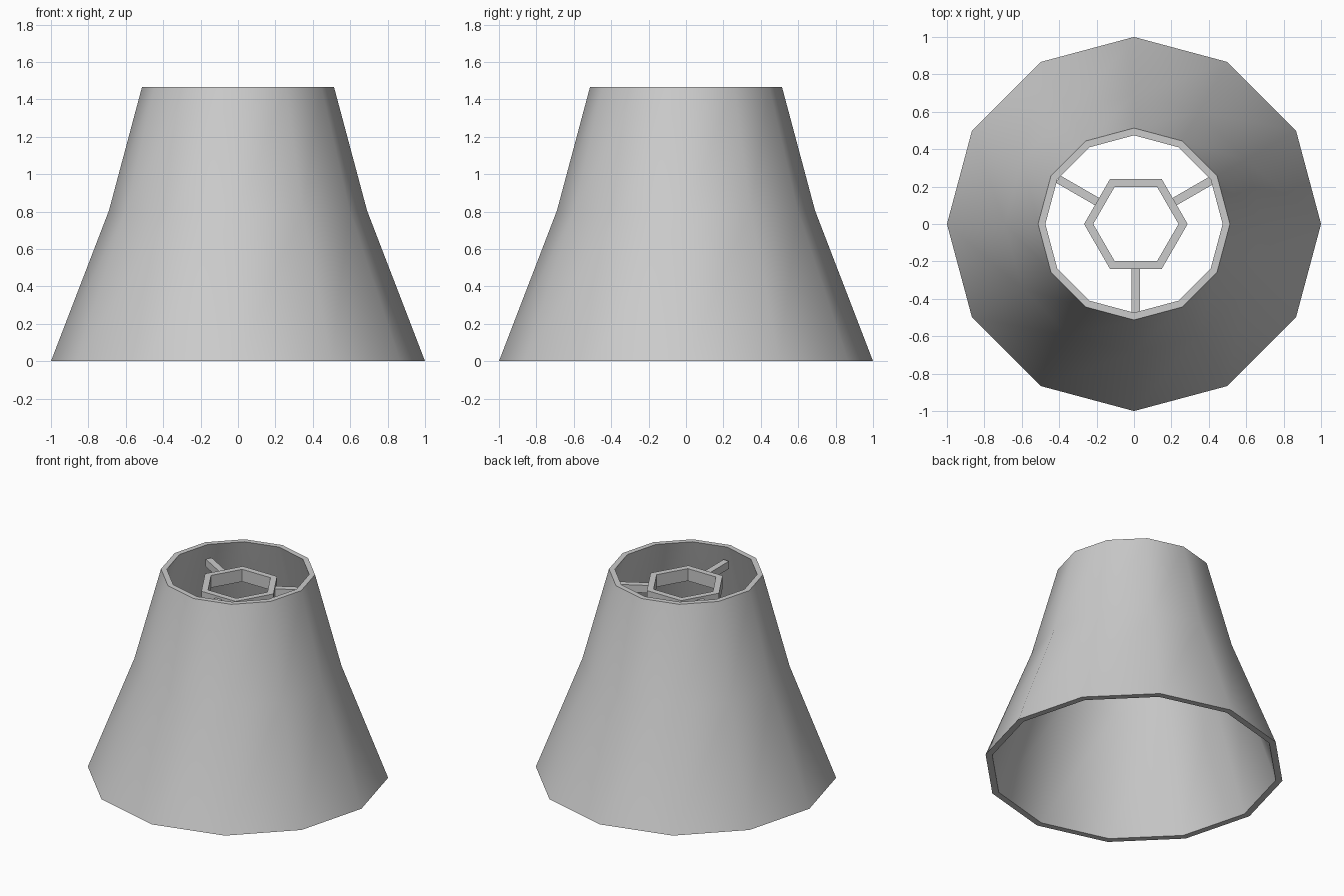
import bpy, bmesh, math
from mathutils import Matrix, Vector

if "Cube" in bpy.data.objects:
    bpy.data.objects.remove(bpy.data.objects["Cube"])


def finish(name, bm):
    bmesh.ops.recalc_face_normals(bm, faces=bm.faces)
    me = bpy.data.meshes.new(name)
    bm.to_mesh(me)
    bm.free()
    ob = bpy.data.objects.new(name, me)
    bpy.context.collection.objects.link(ob)
    return ob


def lathe(name, profile, sides, cx=0.0):
    """Revolve a closed (radius, z) profile around a vertical axis."""
    bm = bmesh.new()
    rings = []
    for i in range(sides):
        a = 2 * math.pi * i / sides
        rings.append([bm.verts.new((cx + r * math.cos(a), r * math.sin(a), z))
                      for r, z in profile])
    n = len(profile)
    for i in range(sides):
        p, q = rings[i], rings[(i + 1) % sides]
        for j in range(n):
            k = (j + 1) % n
            bm.faces.new((p[j], q[j], q[k], p[k]))
    return finish(name, bm)


def bar(name, angle, r0, r1, width, z0, z1, cx):
    """Horizontal radial bar."""
    bm = bmesh.new()
    bmesh.ops.create_cube(bm, size=1)
    bmesh.ops.scale(bm, vec=(r1 - r0, width, z1 - z0), verts=bm.verts)
    bmesh.ops.translate(bm, vec=((r0 + r1) / 2, 0, (z0 + z1) / 2), verts=bm.verts)
    bmesh.ops.rotate(bm, cent=(0, 0, 0), verts=bm.verts,
                     matrix=Matrix.Rotation(math.radians(angle), 3, 'Z'))
    bmesh.ops.translate(bm, vec=Vector((cx, 0, 0)), verts=bm.verts)
    return finish(name, bm)


# Twelve-sided lampshade wall, smooth around, sharp at the rims
shade = lathe("lampshade", [(1.0, 0), (0.69, 0.805), (0.513, 1.467),
                            (0.474, 1.467), (0.684, 0.805), (0.955, 0)], 12)
bpy.context.view_layer.objects.active = shade
shade.select_set(True)
bpy.ops.object.shade_smooth_by_angle(angle=math.radians(40))

# Hexagonal fitting ring
CX = 0.01
lathe("fitting_ring", [(0.277, 1.292), (0.277, 1.382), (0.228, 1.382), (0.228, 1.292)], 6, CX)

# Three spokes joining ring and shade
for i, ang in enumerate((30, 150, 270)):
    bar(f"spoke_{i + 1}", ang, 0.235, 0.48, 0.045, 1.31, 1.365, CX)
